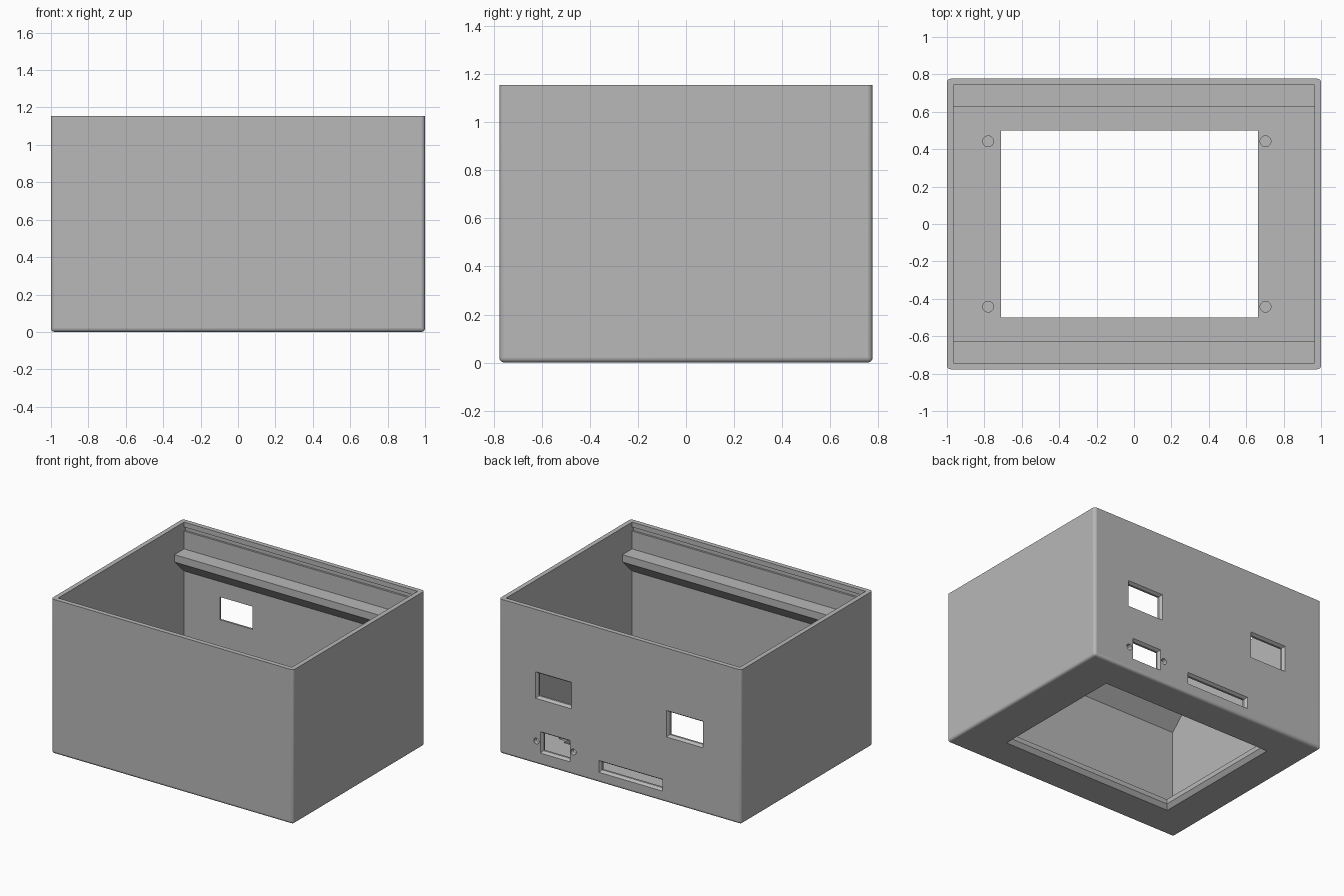
import bpy, bmesh
from math import cos, sin, tau
from mathutils import Matrix

HX, HY, TOP = 1.0, 0.777, 1.155      # outer half sizes and height
WALL, FLOOR = 0.035, 0.065
IX, IY = HX - WALL, HY - WALL        # inner half sizes

old = bpy.data.objects.get("Cube")
if old:
    bpy.data.objects.remove(old, do_unlink=True)

grey = bpy.data.materials.new("plain grey")
grey.use_nodes = True
grey.diffuse_color = (0.48, 0.48, 0.48, 1)
grey.node_tree.nodes["Principled BSDF"].inputs["Base Color"].default_value = grey.diffuse_color


def make(name, bm):
    bmesh.ops.recalc_face_normals(bm, faces=bm.faces[:])
    mesh = bpy.data.meshes.new(name)
    bm.to_mesh(mesh)
    bm.free()
    mesh.materials.append(grey)
    obj = bpy.data.objects.new(name, mesh)
    bpy.context.scene.collection.objects.link(obj)


def loft(bm, outlines, cap_start=False, cap_end=False, smooth=False):
    """Join matching outlines with quads; return the edges of both ends."""
    rings = [[bm.verts.new(p) for p in o] for o in outlines]
    n = len(rings[0])
    for r, s in zip(rings, rings[1:]):
        for i in range(n):
            j = (i + 1) % n
            bm.faces.new((r[i], r[j], s[j], s[i])).smooth = smooth
    if cap_start:
        bm.faces.new(rings[0])
    if cap_end:
        bm.faces.new(rings[-1])
    return [[bm.edges.get((r[i], r[i - 1])) for i in range(n)] for r in (rings[0], rings[-1])]


def rect(x0, x1, y0, y1, grow=0):
    return [(x0 - grow, y0 - grow), (x1 + grow, y0 - grow),
            (x1 + grow, y1 + grow), (x0 - grow, y1 + grow)]


def circle(x, y, r, n=24):
    return [(x + r * cos(tau * i / n), y + r * sin(tau * i / n)) for i in range(n)]


def flat(points, z):
    return [(a, b, z) for a, b in points]


def upright(points, y):
    return [(a, y, b) for a, b in points]


def largest_face(bm, axis, value):
    """Biggest face lying in the given axis plane."""
    found = [f for f in bm.faces if all(abs(v.co[axis] - value) < 1e-4 for v in f.verts)]
    return max(found, key=lambda f: f.calc_area())


def punch(bm, face, hole_edges):
    """Refill a face so that the given edge loops become holes in it."""
    edges = list(face.edges) + hole_edges
    normal = face.normal.copy()
    bmesh.ops.delete(bm, geom=[face], context="FACES_ONLY")
    bmesh.ops.triangle_fill(bm, edges=edges, use_beauty=True, normal=normal)


# Outer block with rounded upright and bottom edges
bm = bmesh.new()
size = Matrix.Diagonal((2 * HX, 2 * HY, TOP, 1))
bmesh.ops.create_cube(bm, size=1, matrix=Matrix.Translation((0, 0, TOP / 2)) @ size)
edges = [e for e in bm.edges if min(v.co.z for v in e.verts) < 0.01]
rounded = bmesh.ops.bevel(bm, geom=edges, offset=0.02, segments=4, profile=0.5, affect="EDGES")
for f in rounded["faces"]:
    f.smooth = True
bm.normal_update()
outer_top = largest_face(bm, 2, TOP)

# Hollow interior, its profile notched by the lid grooves
half = [(IY, FLOOR), (IY, 1.088), (IY + 0.014, 1.088),
        (IY + 0.014, 1.118), (IY, 1.118), (IY, TOP)]
profile = half + [(-y, z) for y, z in reversed(half)]
loft(bm, [[(x, y, z) for y, z in profile] for x in (-IX, IX)], True, True)
bm.normal_update()
mouth = [f for f in bm.faces if f != outer_top
         and all(abs(v.co.z - TOP) < 1e-4 for v in f.verts)][0]
mouth_edges = list(mouth.edges)
bmesh.ops.delete(bm, geom=[mouth], context="FACES_ONLY")
punch(bm, outer_top, mouth_edges)

# Chamfered opening and blind screw holes in the floor
window = (-0.71, 0.662, -0.5, 0.5)
below, above = loft(bm, [flat(rect(*window, grow=0.025), 0),
                         flat(rect(*window), 0.03), flat(rect(*window), FLOOR)])
for x in (-0.78, 0.703):
    for y in (-0.442, 0.442):
        spot = circle(x, y, 0.029)
        above += loft(bm, [flat(spot, FLOOR), flat(spot, 0.025)], cap_end=True, smooth=True)[0]
punch(bm, largest_face(bm, 2, 0), below)
punch(bm, largest_face(bm, 2, FLOOR), above)

# Chamfered connector openings and two screw holes in the back wall
outside, inside = [], []
for hole in ((0.415, 0.685, 0.505, 0.675), (-0.67, -0.398, 0.505, 0.675),
             (0.43, 0.645, 0.106, 0.238), (-0.337, 0.162, 0.092, 0.152)):
    ends = loft(bm, [upright(rect(*hole, grow=0.014), HY),
                     upright(rect(*hole), HY - 0.02), upright(rect(*hole), IY)])
    outside += ends[0]
    inside += ends[1]
for x in (0.692, 0.386):
    spot = circle(x, 0.173, 0.022)
    ends = loft(bm, [upright(spot, HY), upright(spot, IY)], smooth=True)
    outside += ends[0]
    inside += ends[1]
punch(bm, largest_face(bm, 1, HY), outside)
punch(bm, largest_face(bm, 1, IY), inside)
make("case_body", bm)

# Sloped support rails along front and back
for s, name in ((-1, "front_rail"), (1, "back_rail")):
    bm = bmesh.new()
    section = ((IY + 0.008, 0.955), (0.629, 0.955), (0.629, 0.9), (IY + 0.008, 0.782))
    loft(bm, [[(x, s * y, z) for y, z in section] for x in (-IX - 0.005, IX + 0.005)], True, True)
    make(name, bm)
